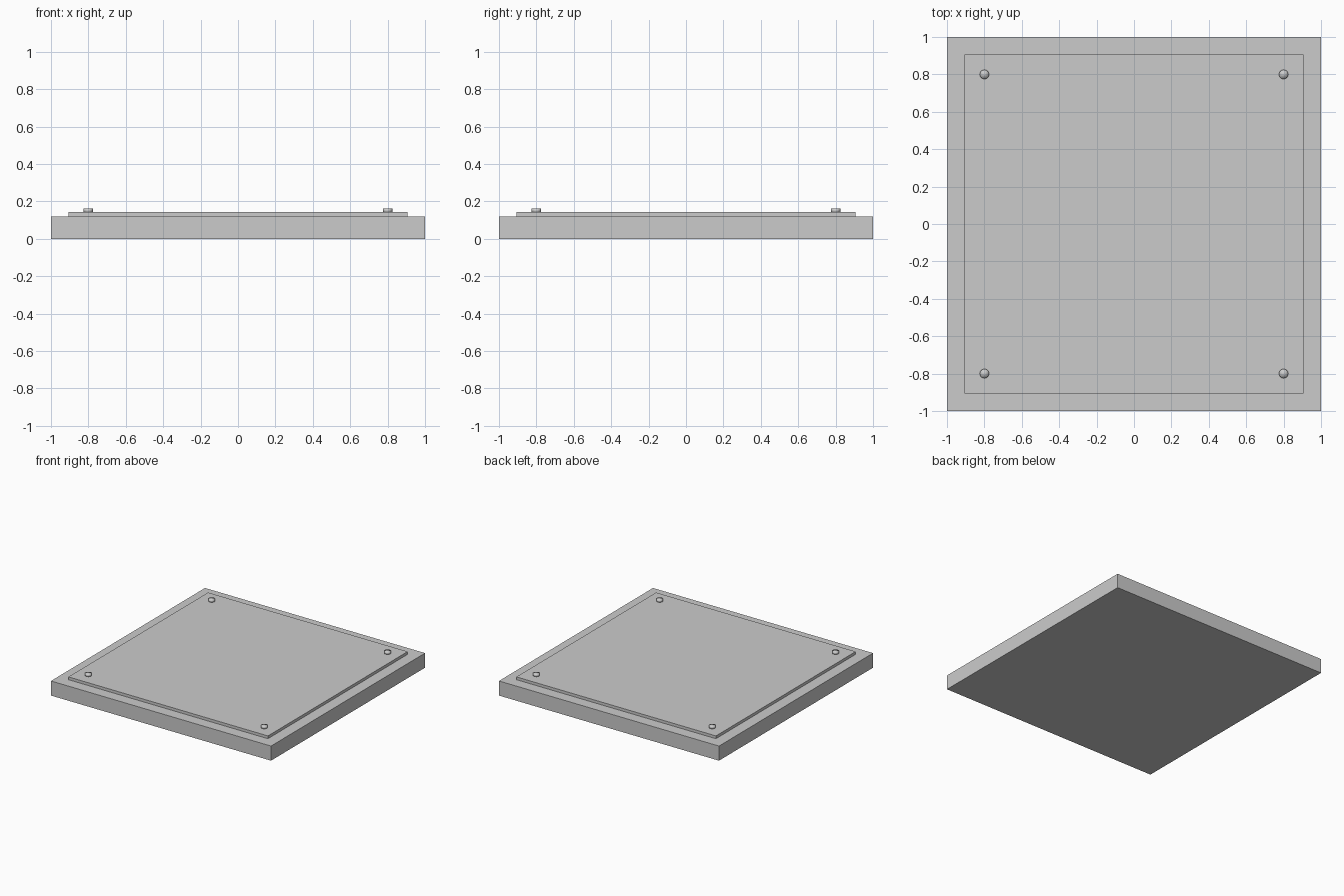
import bpy

if "Cube" in bpy.data.objects:
    bpy.data.objects.remove(bpy.data.objects["Cube"])


def slab(name, half, z0, z1):
    bpy.ops.mesh.primitive_cube_add(size=1, location=(0, 0, (z0 + z1) / 2))
    ob = bpy.context.object
    ob.name = name
    ob.scale = (2 * half, 2 * half, z1 - z0)
    bpy.ops.object.transform_apply(location=False, rotation=False, scale=True)
    return ob


# Thick square base and thin raised panel
slab("base_slab", 1.0, 0.0, 0.12)
slab("raised_panel", 0.907, 0.12, 0.143)

# Corner studs, smooth shaded all over
for sx, x in (("left", -0.8), ("right", 0.8)):
    for sy, y in (("front", -0.8), ("back", 0.8)):
        bpy.ops.mesh.primitive_cylinder_add(vertices=16, radius=0.025, depth=0.02,
                                            location=(x, y, 0.151))
        stud = bpy.context.object
        stud.name = f"stud_{sy}_{sx}"
        bpy.ops.object.shade_smooth()
